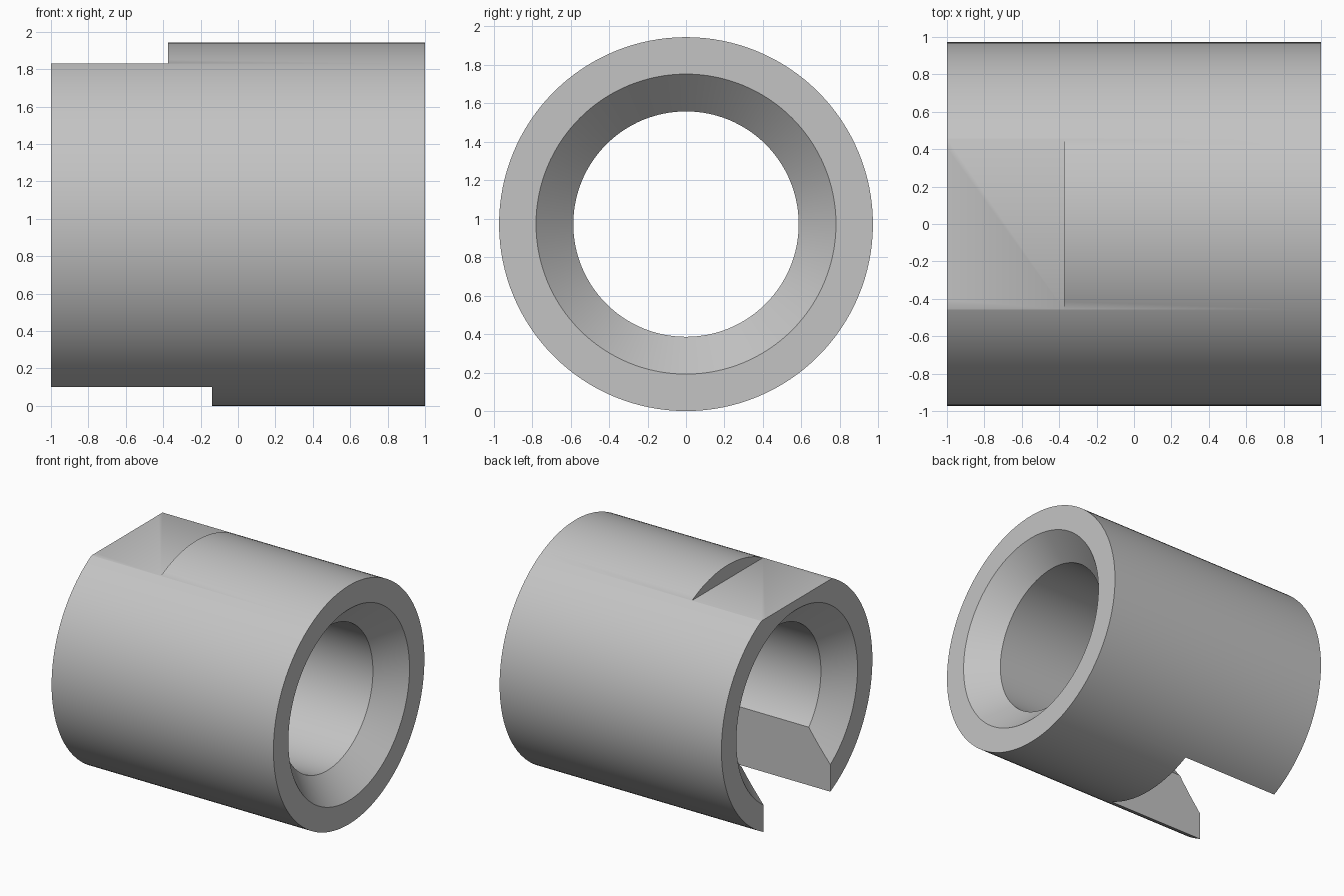
import bpy, bmesh, math
from mathutils import Matrix, Vector

cube = bpy.data.objects.get("Cube")
if cube:
    bpy.data.objects.remove(cube, do_unlink=True)

OUTER, MOUTH, BORE = 0.972, 0.78, 0.586
CHAMFER, SEGMENTS = 0.194, 128

grey = bpy.data.materials.new("plain grey")
grey.use_nodes = True
colour = (0.55, 0.55, 0.55, 1)
grey.diffuse_color = colour
grey.node_tree.nodes["Principled BSDF"].inputs["Base Color"].default_value = colour


def make_object(name, bm):
    bmesh.ops.recalc_face_normals(bm, faces=bm.faces)
    mesh = bpy.data.meshes.new(name)
    bm.to_mesh(mesh)
    bm.free()
    mesh.materials.append(grey)
    obj = bpy.data.objects.new(name, mesh)
    bpy.context.collection.objects.link(obj)
    return obj


def make_box(name, low, high):
    low, high = Vector(low), Vector(high)
    bm = bmesh.new()
    bmesh.ops.create_cube(bm, size=1, matrix=Matrix.Translation((low + high) / 2)
                          @ Matrix.Diagonal((*(high - low), 1)))
    return make_object(name, bm)


# Sleeve: closed profile of (x, radius) spun around the x axis
profile = [(-1, OUTER), (1, OUTER), (1, MOUTH), (1 - CHAMFER, BORE),
           (CHAMFER - 1, BORE), (-1, MOUTH)]
bm = bmesh.new()
verts = [bm.verts.new((x, 0, OUTER + r)) for x, r in profile]
edges = [bm.edges.new((v, verts[i - 1])) for i, v in enumerate(verts)]
bmesh.ops.spin(bm, geom=verts + edges, cent=(0, 0, OUTER), axis=(1, 0, 0),
               angle=math.tau, steps=SEGMENTS)
bmesh.ops.remove_doubles(bm, verts=bm.verts, dist=1e-4)
sleeve = make_object("sleeve", bm)

# Top flat and bottom slot, both open at the -x end
cutters = [make_box("flat_cutter", (-1.2, -1, 1.83), (-0.375, 1, 2.2)),
           make_box("slot_cutter", (-1.2, -0.43, -0.2), (-0.14, 0.43, OUTER))]
bpy.context.view_layer.objects.active = sleeve
for cutter in cutters:
    cutter.hide_render = True
    cut = sleeve.modifiers.new(cutter.name, "BOOLEAN")
    cut.operation, cut.solver, cut.object = "DIFFERENCE", "EXACT", cutter
    bpy.ops.object.modifier_apply(modifier=cut.name)
    bpy.data.objects.remove(cutter, do_unlink=True)

# Smooth curved walls with crisp rims
bpy.ops.object.select_all(action="DESELECT")
sleeve.select_set(True)
bpy.ops.object.shade_smooth_by_angle(angle=math.radians(30))
